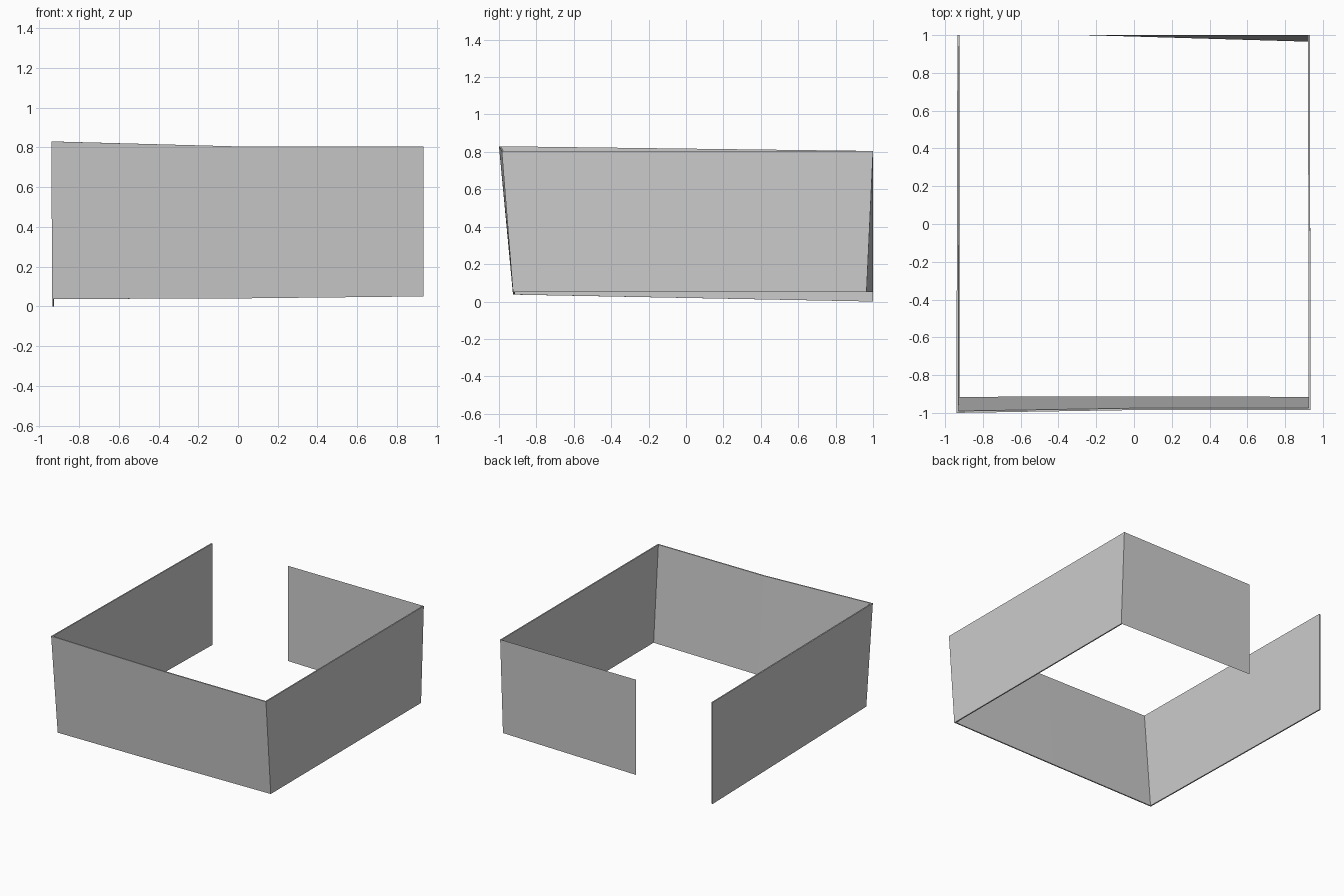
import bpy
import bmesh
from mathutils import Vector

cube = bpy.data.objects.get("Cube")
if cube:
    bpy.data.objects.remove(cube, do_unlink=True)

# Single plain grey finish
grey = bpy.data.materials.new("plain_grey")
grey.use_nodes = True
colour = (0.6, 0.6, 0.6, 1)
grey.diffuse_color = colour
grey.node_tree.nodes["Principled BSDF"].inputs["Base Color"].default_value = colour

THICK = 0.01

# Wall posts: outer top, outer bottom, inward direction
right_end = ((-0.935, 1, 0.805), (-0.935, 1, 0), (1, 0, 0))
front_right = ((-0.94, -1, 0.83), (-0.935, -0.925, 0.037), (1, 1, 0))
front_middle = ((0, -0.985, 0.805), (0, -0.923, 0.04), (0, 1, 0))
front_left = ((0.935, -0.985, 0.805), (0.935, -0.925, 0.05), (-1, 1, 0))
back_left = ((0.931, 1, 0.805), (0.931, 0.965, 0.05), (-1, 0, 0))
back_end = ((-0.26, 1, 0.805), (-0.26, 1, 0.05), (0, -1, 0))


def wall(name, posts, thick=THICK):
    """Join posts into a panel; without thickness it is a single sheet."""
    bm = bmesh.new()
    rings = []
    for top, bottom, inward in posts:
        top, bottom, shift = Vector(top), Vector(bottom), Vector(inward) * thick
        ring = [top, bottom]
        if thick:
            ring += [bottom + shift, top + shift]
        rings.append([bm.verts.new(p) for p in ring])
    sides = len(rings[0])
    for a, b in zip(rings, rings[1:]):
        for i in range(sides if thick else 1):
            j = (i + 1) % sides
            bm.faces.new((a[i], a[j], b[j], b[i]))
    if thick:
        bm.faces.new(rings[0])
        bm.faces.new(rings[-1])
        bmesh.ops.recalc_face_normals(bm, faces=bm.faces)
    mesh = bpy.data.meshes.new(name)
    bm.to_mesh(mesh)
    bm.free()
    mesh.materials.append(grey)
    bpy.context.collection.objects.link(bpy.data.objects.new(name, mesh))


wall("right_wall", [right_end, front_right])
wall("front_wall", [front_right, front_middle, front_left])
wall("left_wall", [front_left, back_left])
# The half-width back panel is a thin sheet
wall("back_wall", [back_left, back_end], thick=0)
